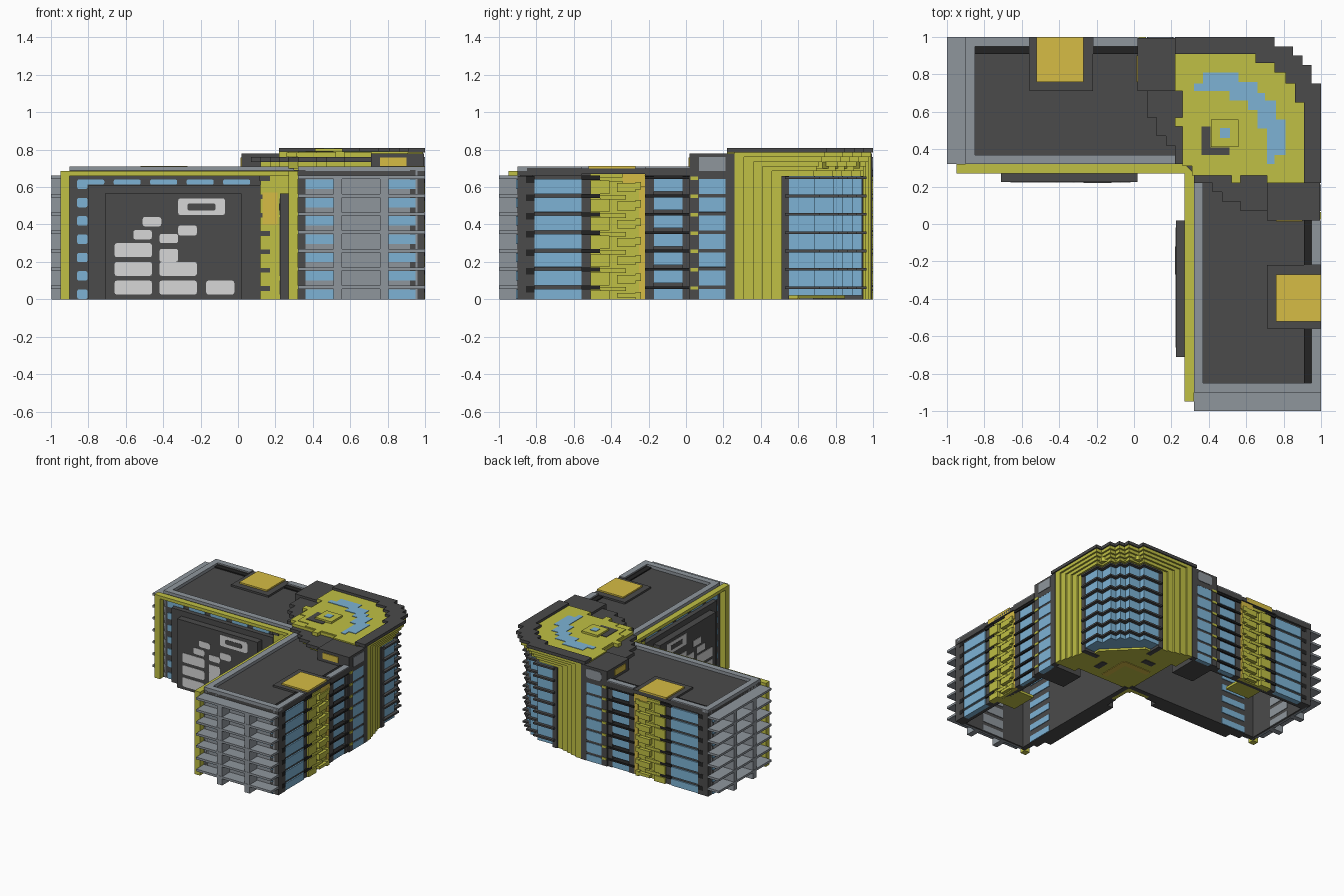
import bpy, bmesh

old = bpy.data.objects.get("Cube")
if old:
    bpy.data.objects.remove(old, do_unlink=True)

COLOURS = {
    "dark_grey": (0.070, 0.070, 0.070), "mid_grey": (0.275, 0.305, 0.335),
    "olive": (0.525, 0.525, 0.058), "blue_glass": (0.205, 0.45, 0.665),
    "gold": (0.67, 0.505, 0.058), "black": (0.017, 0.017, 0.017),
    "light_grey": (0.68, 0.68, 0.68),
}
MATS = {}
for name, c in COLOURS.items():
    m = bpy.data.materials.new(name)
    m.use_nodes = True
    m.diffuse_color = (*c, 1)
    bsdf = m.node_tree.nodes["Principled BSDF"]
    bsdf.inputs["Base Color"].default_value = (*c, 1)
    bsdf.inputs["Roughness"].default_value = 0.8
    MATS[name] = m

parts = {}


def mesh_for(part, mat):
    if part not in parts:
        parts[part] = (bmesh.new(), mat)
    return parts[part][0]


def prism(part, mat, pts, z0, z1):
    bm = mesh_for(part, mat)
    lo = [bm.verts.new((x, y, z0)) for x, y in pts]
    hi = [bm.verts.new((x, y, z1)) for x, y in pts]
    bm.faces.new(lo[::-1])
    bm.faces.new(hi)
    n = len(pts)
    for i in range(n):
        bm.faces.new((lo[i], lo[(i + 1) % n], hi[(i + 1) % n], hi[i]))


def block(part, mat, u0, u1, v0, v1, z0, z1, rounding=0, axis="v"):
    """Box in wing space (u along, v across), made on both mirrored wings."""
    bm = mesh_for(part, mat)
    for swap in (False, True):
        lo, hi = (u0, v0, z0), (u1, v1, z1)
        vs = bmesh.ops.create_cube(bm, size=1)["verts"]
        for v in vs:
            p = [lo[i] if v.co[i] < 0 else hi[i] for i in range(3)]
            v.co = (p[1], p[0], p[2]) if swap else p
        if rounding:
            k = {"u": 0, "v": 1}[axis] ^ int(swap)
            edges = {e for v in vs for e in v.link_edges
                     if abs(e.verts[0].co[k] - e.verts[1].co[k]) > 1e-5}
            bmesh.ops.bevel(bm, geom=list(edges), offset=rounding, segments=2,
                            profile=0.5, affect="EDGES")


def sym(half):
    """Complete an outline by reflecting it in the plan diagonal."""
    return half + [(y, x) for x, y in reversed(half)]


PITCH = 0.098
BANDS = [0.055 + PITCH * k for k in range(7)]

# ---- Wings: hollow shell, roof and parapet
block("wing_roof", "dark_grey", -0.9, 0.25, 0.33, 0.95, 0.655, 0.685)
block("inner_wall", "dark_grey", -0.9, 0.32, 0.32, 0.36, 0, 0.69)
block("outer_wall", "dark_grey", -0.9, 0.05, 0.92, 0.95, 0, 0.69)
block("end_wall", "mid_grey", -0.9, -0.885, 0.32, 0.96, 0, 0.69)
block("end_wall_lining", "dark_grey", -0.885, -0.87, 0.33, 0.95, 0, 0.68)
block("end_parapet", "mid_grey", -0.9, -0.85, 0.32, 1, 0.685, 0.71)
block("inner_parapet", "mid_grey", -0.85, 0.3, 0.32, 0.37, 0.685, 0.71)
for u0, u1 in ((-0.9, -0.56), (-0.22, 0.02)):
    block("outer_parapet", "dark_grey", u0, u1, 0.95, 1, 0.661, 0.703)
    block("parapet_cap", "mid_grey", max(u0, -0.85), u1, 0.95, 1, 0.703, 0.71)
    block("roof_gutter", "black", max(u0, -0.85), u1, 0.91, 0.95, 0.68, 0.694)
block("roof_hatch_base", "dark_grey", -0.56, -0.22, 0.71, 1, 0.67, 0.70)
block("roof_hatch", "gold", -0.52, -0.27, 0.76, 1, 0.675, 0.712)

# ---- Wing ends: balcony grid
for b in BANDS:
    block("end_balcony_slabs", "mid_grey", -1, -0.9, 0.32, 1, b, b + 0.018)
    z0 = max(b - 0.053, 0)
    for v in (0.36, 0.80):
        block("end_windows", "blue_glass", -0.908, -0.895, v, v + 0.15, z0, b - 0.003, 0.01, "u")
    block("end_panels", "mid_grey", -0.905, -0.9, 0.56, 0.76, max(b - 0.075, 0), b - 0.004, 0.01, "u")
    block("end_panel_backs", "mid_grey", -0.872, -0.866, 0.56, 0.76, max(b - 0.075, 0), b - 0.004)
for v in (0.51, 0.76):
    block("end_columns", "mid_grey", -0.998, -0.9, v, v + 0.045, 0, 0.655)

# ---- Outer facade
block("corner_pillar", "dark_grey", -0.9, -0.81, 0.95, 0.998, 0, 0.66)
block("facade_piers", "dark_grey", -0.56, -0.51, 0.95, 0.985, 0, 0.69)
block("facade_piers", "dark_grey", -0.22, -0.17, 0.95, 0.985, 0, 0.66)
block("facade_piers", "dark_grey", -0.02, 0.02, 0.95, 0.985, 0, 0.66)
block("stair_wall", "olive", -0.51, -0.25, 0.94, 0.972, 0, 0.69)
block("stair_floor", "olive", -0.47, -0.25, 0.78, 0.95, 0, 0.02)
block("stair_column", "gold", -0.25, -0.22, 0.94, 0.98, 0, 0.69)
block("stair_head", "gold", -0.34, -0.22, 0.95, 0.99, 0.60, 0.69)
for b in BANDS:
    z0 = max(b - 0.079, 0)
    block("facade_windows", "blue_glass", -0.81, -0.56, 0.94, 0.993, z0, b, 0.006)
    block("facade_windows", "blue_glass", -0.17, -0.02, 0.94, 0.98, max(b - 0.067, 0), b, 0.008)
    block("facade_ledges", "dark_grey", -0.82, -0.51, 0.95, 0.982, b, b + 0.018)
    block("facade_slots", "black", -0.855, -0.81, 0.96, 1, b - 0.02, b + 0.015)
    block("facade_black_ledges", "black", -0.22, 0.02, 0.95, 0.995, b, b + 0.014)
    block("stair_shadow_gaps", "black", -0.56, -0.46, 0.95, 0.997, b - 0.004, b + 0.018)
    # Stepped stair balconies
    block("stair_balconies", "olive", -0.51, -0.41, 0.95, 1, z0, b - 0.008)
    block("stair_balconies", "olive", -0.46, -0.32, 0.95, 0.99, b - 0.012, b + 0.012)
    block("stair_balconies", "olive", -0.37, -0.27, 0.95, 1, z0 + 0.01, b - 0.022)
    block("stair_balconies", "olive", -0.27, -0.24, 0.95, 1, max(b - 0.055, 0), b - 0.015)

# ---- Inner facade: olive portal, screen and panels
block("portal_frame", "olive", -0.95, -0.9, 0.27, 0.32, 0, 0.685)
block("portal_frame", "olive", -0.95, 0.32, 0.27, 0.32, 0.66, 0.685)
block("portal_inner_post", "olive", 0.12, 0.27, 0.29, 0.325, 0, 0.66)
block("portal_accent", "gold", 0.13, 0.21, 0.284, 0.29, 0.4, 0.57)
block("corner_post", "olive", 0.27, 0.32, 0.27, 0.32, 0, 0.685)
block("screen_backing", "dark_grey", -0.8, 0.12, 0.28, 0.32, 0, 0.61)
block("screen", "dark_grey", -0.71, 0.02, 0.224, 0.28, 0, 0.565)
for b in BANDS:
    z0 = max(b - 0.053, 0)
    block("inner_windows", "blue_glass", -0.86, -0.805, 0.312, 0.34, z0, b - 0.003, 0.008)
    block("inner_window_backs", "blue_glass", -0.78, -0.56, 0.355, 0.366, z0, b - 0.003)
    block("post_notches", "dark_grey", 0.115, 0.17, 0.284, 0.3, b - 0.01, b + 0.015)
for i in range(5):
    u = -0.86 + 0.195 * i
    block("inner_top_windows", "blue_glass", u, u + 0.145, 0.312, 0.34, 0.613, 0.64, 0.008)
PANELS = [(-.32, -.07, .45, .54), (-.51, -.41, .39, .44), (-.56, -.46, .32, .37),
          (-.32, -.22, .34, .395), (-.42, -.32, .30, .35), (-.66, -.46, .225, .30),
          (-.42, -.32, .20, .27), (-.66, -.46, .125, .20), (-.42, -.22, .125, .20),
          (-.66, -.46, .025, .10), (-.42, -.22, .025, .10), (-.17, -.02, .025, .10)]
for u0, u1, z0, z1 in PANELS:
    block("screen_panels", "light_grey", u0, u1, 0.221, 0.226, z0, z1, 0.012)
block("screen_slot", "dark_grey", -0.27, -0.12, 0.219, 0.223, 0.475, 0.512, 0.008)

# ---- Link pillars between wings and tower
block("link_pillar", "dark_grey", 0.02, 0.22, 0.71, 0.96, 0, 0.78)
for u0, u1 in ((0.02, 0.07), (0.21, 0.26)):
    block("link_pillar", "dark_grey", u0, u1, 0.95, 0.995, 0, 0.78)
block("link_pillar", "dark_grey", 0.07, 0.21, 0.95, 0.995, 0.643, 0.78)
block("link_vents", "mid_grey", 0.07, 0.21, 0.992, 1.0, 0.685, 0.76, 0.02)
block("link_accent", "gold", 0.014, 0.022, 0.76, 0.9, 0.71, 0.758)
for b in BANDS:
    block("link_windows", "blue_glass", 0.07, 0.21, 0.95, 0.994, max(b - 0.079, 0), b, 0.01)
    block("link_bands", "dark_grey", 0.07, 0.21, 0.95, 0.99, b, b + 0.018)
    block("link_tabs", "olive", 0.025, 0.065, 0.99, 1, b - 0.004, b + 0.014)

# ---- Corner tower
ARC = [(0.75, 1), (0.75, 0.95), (0.85, 0.95), (0.85, 0.90), (0.90, 0.90)]


def arc(start, inset):
    """Stepped round edge from (start, 1) to (1, start), pulled in by inset."""
    half = [(start, 1 - inset)] + [(x - inset, y - inset) for x, y in ARC]
    return half + [(y, x) for x, y in reversed(half[:-1])]


for i in range(5):
    a, d, top = 0.26 + 0.05 * i, 0.01 + 0.014 * i, 0.785 - 0.025 * i
    prism("tower_arches", "olive", arc(a, d) + [(a + 0.05, a), (a + 0.05, a + 0.05), (a, a + 0.05)],
          top - 0.025, top)
    block("tower_ribs", "olive", a, a + 0.05, 0.8, 1 - d, 0, top)
prism("tower_glass", "blue_glass", arc(0.53, 0.06) + [(0.53, 0.53)], 0.02, 0.66)
for b in BANDS:
    prism("tower_ledges", "dark_grey", arc(0.53, 0.035) + [(0.53, 0.53)], b, b + 0.014)
block("tower_jambs", "dark_grey", 0.51, 0.55, 0.8, 0.945, 0, 0.66)
prism("tower_floor", "olive", [(0.3, 0.3), (0.3, 0.85), (0.6, 0.85), (0.85, 0.6), (0.85, 0.3)],
      0.004, 0.02)
block("tower_floor_strips", "gold", 0.35, 0.6, 0.56, 0.61, 0.0, 0.006)
block("tower_floor_inlays", "dark_grey", 0.4, 0.5, 0.68, 0.73, 0.0, 0.006)

# Tower roof: lower inner disc, olive deck and raised outer crown
DISC = [(0.27, 0.32), (0.22, 0.32), (0.22, 0.42), (0.17, 0.42), (0.17, 0.47),
        (0.12, 0.47), (0.12, 0.57), (0.07, 0.57), (0.07, 0.71), (0.22, 0.71), (0.22, 0.93),
        (0.68, 0.93)]
prism("roof_disc", "dark_grey", sym(DISC), 0.735, 0.762)
prism("roof_disc_soffit", "olive", sym([(x + 0.05, y) for x, y in DISC[1:]]), 0.70, 0.735)
DECK_IN = [(0.32, 0.32), (0.32, 0.42), (0.27, 0.42), (0.27, 0.52), (0.22, 0.52), (0.22, 0.57),
           (0.27, 0.57), (0.27, 0.71), (0.22, 0.71)]
DECK_OUT = [(0.22, 0.91), (0.65, 0.91), (0.65, 0.86), (0.75, 0.86), (0.75, 0.81), (0.81, 0.81)]
half = DECK_IN + DECK_OUT
prism("roof_deck", "olive", half + [(y, x) for x, y in reversed(half[1:-1])], 0.755, 0.79)
inner = DECK_OUT + [(y, x) for x, y in reversed(DECK_OUT[:-1])]
prism("roof_crown", "dark_grey", arc(0.22, 0) + inner[::-1], 0.785, 0.81)
POOL = [(0.61, 0.61), (0.61, 0.66), (0.51, 0.66), (0.51, 0.71), (0.32, 0.71), (0.32, 0.75),
        (0.37, 0.75), (0.37, 0.81), (0.56, 0.81), (0.56, 0.76), (0.66, 0.76), (0.66, 0.70), (0.70, 0.70)]
prism("roof_arc_inlay", "blue_glass", POOL + [(y, x) for x, y in reversed(POOL[1:-1])], 0.786, 0.794)
prism("roof_bracket_inlay", "dark_grey", [(0.36, 0.37), (0.51, 0.37), (0.51, 0.41), (0.41, 0.41),
                                          (0.41, 0.52), (0.36, 0.52)], 0.786, 0.794)
for name, mat, r, z in (("roof_turret", "olive", 0.073, 0.806), ("roof_skylight", "blue_glass", 0.026, 0.81)):
    c = 0.486
    prism(name, mat, [(c - r, c - r), (c + r, c - r), (c + r, c + r), (c - r, c + r)], 0.785, z)

# ---- Build the objects
for name, (bm, mat) in parts.items():
    bmesh.ops.recalc_face_normals(bm, faces=bm.faces)
    me = bpy.data.meshes.new(name)
    bm.to_mesh(me)
    bm.free()
    me.materials.append(MATS[mat])
    bpy.context.collection.objects.link(bpy.data.objects.new(name, me))
